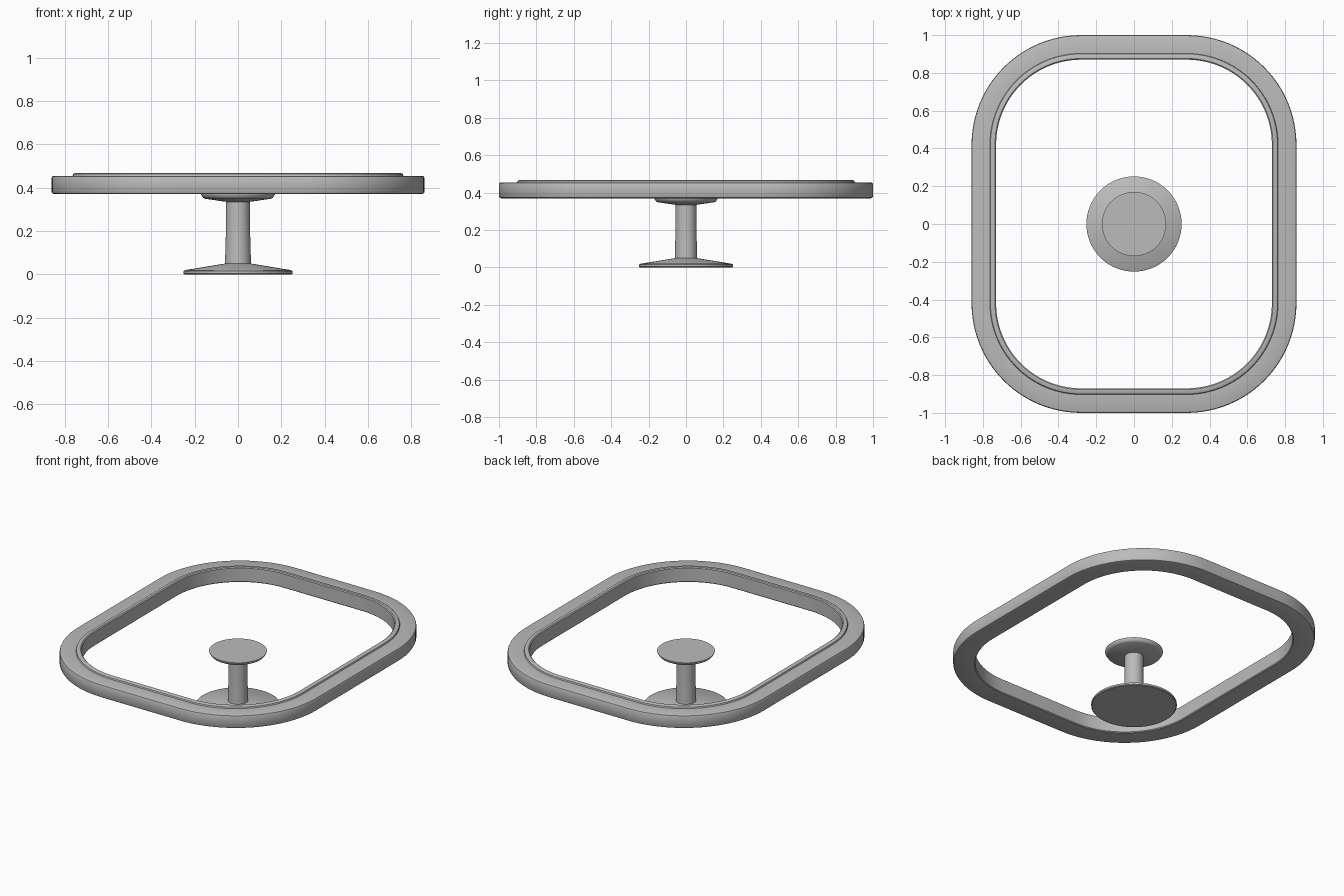
import bpy, bmesh, math

if "Cube" in bpy.data.objects:
    bpy.data.objects.remove(bpy.data.objects["Cube"])

mat = bpy.data.materials.new("grey metal")
mat.diffuse_color = (0.5, 0.5, 0.5, 1)
mat.use_nodes = True
mat.node_tree.nodes["Principled BSDF"].inputs["Base Color"].default_value = mat.diffuse_color


def finish(name, bm):
    bmesh.ops.recalc_face_normals(bm, faces=bm.faces)
    me = bpy.data.meshes.new(name)
    bm.to_mesh(me)
    bm.free()
    me.materials.append(mat)
    ob = bpy.data.objects.new(name, me)
    bpy.context.collection.objects.link(ob)
    bpy.ops.object.select_all(action='DESELECT')
    ob.select_set(True)
    bpy.context.view_layer.objects.active = ob
    bpy.ops.object.shade_smooth_by_angle(angle=math.radians(35))
    return ob


def bridge(bm, a, b):
    for i in range(len(a)):
        j = (i + 1) % len(a)
        bm.faces.new((a[i], a[j], b[j], b[i]))


# Rounded-rectangle rim: cross-section as (inset from outer edge, z)
HX, HY, R, SEG = 0.86, 1.0, 0.58, 24
section = [(0, 0.38), (0, 0.445), (0.003, 0.452), (0.01, 0.455),
           (0.097, 0.455), (0.100, 0.463), (0.106, 0.467), (0.124, 0.467),
           (0.130, 0.462), (0.130, 0.375), (0.125, 0.37), (0.012, 0.37), (0.004, 0.373)]
bm = bmesh.new()
loops = []
for d, z in section:
    loop = []
    for c, (sx, sy) in enumerate(((1, 1), (-1, 1), (-1, -1), (1, -1))):
        for i in range(SEG + 1):
            a = math.pi / 2 * (c + i / SEG)
            loop.append(bm.verts.new((sx * (HX - R) + (R - d) * math.cos(a),
                                      sy * (HY - R) + (R - d) * math.sin(a), z)))
    loops.append(loop)
for k in range(len(loops)):
    bridge(bm, loops[k], loops[(k + 1) % len(loops)])
finish("table_rim", bm)

# Turned pedestal: round foot, stem and top support plate
profile = [(0.247, 0), (0.252, 0.004), (0.252, 0.015), (0.243, 0.020), (0.06, 0.05),
           (0.056, 0.19), (0.055, 0.335), (0.07, 0.337), (0.152, 0.349), (0.160, 0.353),
           (0.170, 0.368), (0.170, 0.371)]
N = 64
bm = bmesh.new()
rings = [[bm.verts.new((r * math.cos(2 * math.pi * i / N),
                        r * math.sin(2 * math.pi * i / N), z)) for i in range(N)]
         for r, z in profile]
for a, b in zip(rings, rings[1:]):
    bridge(bm, a, b)
bm.faces.new(rings[0])
bm.faces.new(rings[-1])
finish("pedestal", bm)
